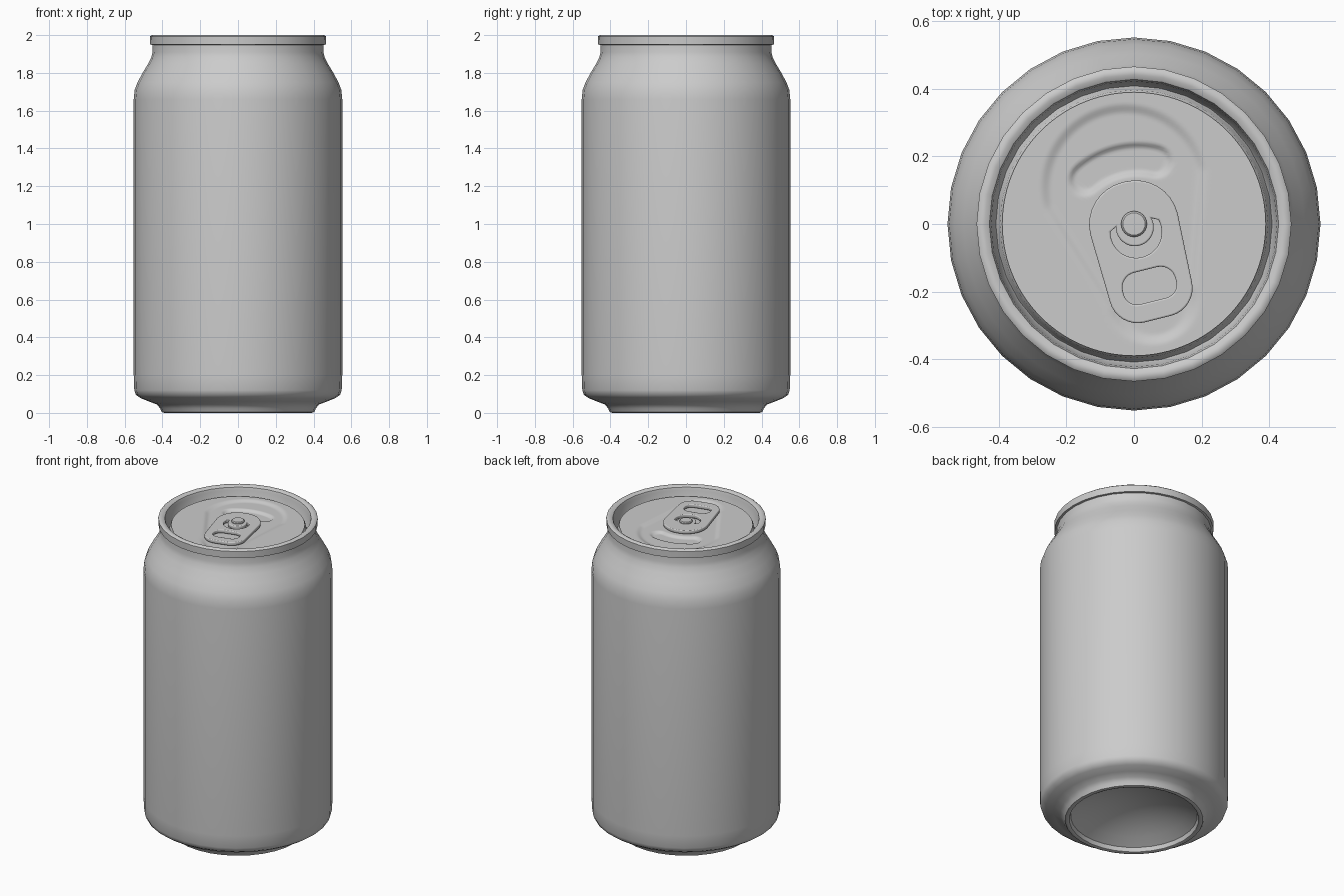
import bpy, bmesh, math
from mathutils import Matrix, Vector

if "Cube" in bpy.data.objects:
    bpy.data.objects.remove(bpy.data.objects["Cube"], do_unlink=True)

metal = bpy.data.materials.new("plain grey metal")
metal.use_nodes = True
GREY = (0.6, 0.6, 0.6, 1)
metal.diffuse_color = GREY
metal.node_tree.nodes["Principled BSDF"].inputs["Base Color"].default_value = GREY

TILT = Matrix.Rotation(math.radians(14), 4, "Z")
PANEL_Z = 1.95


def finish(obj, angle=40):
    obj.data.materials.clear()
    obj.data.materials.append(metal)
    bpy.ops.object.select_all(action="DESELECT")
    obj.select_set(True)
    bpy.context.view_layer.objects.active = obj
    bpy.ops.object.shade_smooth_by_angle(angle=math.radians(angle))
    return obj


def lathe(name, profile, sides=32, height=None, angle=40):
    """Revolve (radius, z) points about z; height(x, y) adds optional relief."""
    bm = bmesh.new()
    rings = []
    for r, z in profile:
        ring = []
        for i in range(1 if r == 0 else sides):
            a = math.tau * i / sides
            x, y = r * math.cos(a), r * math.sin(a)
            ring.append(bm.verts.new((x, y, z + (height(x, y) if height else 0))))
        rings.append(ring)
    for low, high in zip(rings, rings[1:]):
        for i in range(sides):
            j = (i + 1) % sides
            if len(low) == 1:
                bm.faces.new((low[0], high[j], high[i]))
            elif len(high) == 1:
                bm.faces.new((low[i], low[j], high[0]))
            else:
                bm.faces.new((low[i], low[j], high[j], high[i]))
    mesh = bpy.data.meshes.new(name)
    bm.to_mesh(mesh)
    bm.free()
    obj = bpy.data.objects.new(name, mesh)
    bpy.context.collection.objects.link(obj)
    return finish(obj, angle)


# Can body: domed underside, standing ring, straight wall and neck
dome = [(0.37 * k / 6, 0.03 + 0.11 * (1 - (k / 6) ** 2)) for k in range(7)]
lathe("can_body", dome + [
    (0.378, 0.005), (0.39, 0), (0.403, 0.004), (0.413, 0.025), (0.43, 0.045),
    (0.47, 0.06), (0.515, 0.078), (0.54, 0.095), (0.549, 0.12), (0.552, 0.2),
    (0.552, 1.66), (0.547, 1.71), (0.532, 1.75), (0.505, 1.80), (0.475, 1.85),
    (0.458, 1.885), (0.452, 1.91), (0.452, 1.96)])

# Seamed rim with the sunken channel around the lid
lathe("lid_rim", [
    (0.45, 1.948), (0.465, 1.95), (0.466, 1.993), (0.457, 2.0), (0.442, 2.0),
    (0.428, 1.992), (0.423, 1.975), (0.415, 1.905), (0.409, 1.895),
    (0.403, 1.905), (0.397, 1.938), (0.388, 1.947), (0.375, 1.945)])


# Lid panel with a pressed teardrop and a finger dimple
def step(d, width):
    t = min(max(0.5 - d / width, 0), 1)
    return t * t * (3 - 2 * t)


def relief(x, y):
    p = TILT.inverted() @ Vector((x, y, 0))
    t = min(max((0.11 - p.y) / 0.34, 0), 1)
    teardrop = math.hypot(p.x, p.y - 0.11 + 0.34 * t) - (0.235 - 0.115 * t)
    a = min(max(math.atan2(p.x, p.y + 0.05), -0.46), 0.46)
    dimple = math.hypot(p.x - 0.24 * math.sin(a), p.y + 0.05 - 0.24 * math.cos(a)) - 0.042
    return -0.010 * step(teardrop, 0.035) - 0.012 * step(dimple, 0.02)


lathe("lid_panel", [(0.39 * (1 - k / 60), PANEL_Z) for k in range(61)],
      sides=120, height=relief, angle=60)


# Pull tab: a rounded plate with a finger hole and a curved slot
def arc(cx, cy, r, start, end, n=12):
    return [(cx + r * math.cos(math.radians(start + (end - start) * k / n)),
             cy + r * math.sin(math.radians(start + (end - start) * k / n)))
            for k in range(n + 1)]


def rounded(corners):
    """Closed outline from quarter arcs (cx, cy, r) listed anticlockwise."""
    return [p for i, (cx, cy, r) in enumerate(corners)
            for p in arc(cx, cy, r, 90 * i, 90 * i + 90, 8)]


outline = rounded([(0.005, 0, 0.128), (-0.005, 0, 0.128),
                   (-0.04, -0.205, 0.085), (0.04, -0.205, 0.085)])
finger_hole = rounded([(0.035, -0.185, 0.045), (-0.035, -0.185, 0.045),
                       (-0.04, -0.195, 0.04), (0.04, -0.195, 0.04)])
slot = arc(0, -0.025, 0.076, 165, 375, 24) + arc(0, -0.01, 0.056, 375, 165, 24)

curve = bpy.data.curves.new("pull_tab", "CURVE")
curve.dimensions = "2D"
curve.fill_mode = "BOTH"
curve.extrude = 0.006
curve.bevel_depth = 0.005
curve.bevel_resolution = 2
curve.offset = -0.005
for points in (outline, finger_hole, slot):
    spline = curve.splines.new("POLY")
    spline.points.add(len(points) - 1)
    for point, (x, y) in zip(spline.points, points):
        point.co = (x, y, 0, 1)
    spline.use_cyclic_u = True
tab = bpy.data.objects.new("pull_tab", curve)
bpy.context.collection.objects.link(tab)
tab.matrix_world = Matrix.Translation((0, 0, PANEL_Z + 0.009)) @ TILT
bpy.ops.object.select_all(action="DESELECT")
tab.select_set(True)
bpy.context.view_layer.objects.active = tab
bpy.ops.object.convert(target="MESH")
finish(bpy.context.view_layer.objects.active)

# Rivet holding the tab
lathe("tab_rivet", [(0.04, PANEL_Z - 0.012), (0.038, PANEL_Z + 0.026),
                    (0.033, PANEL_Z + 0.031), (0, PANEL_Z + 0.032)], sides=24)
